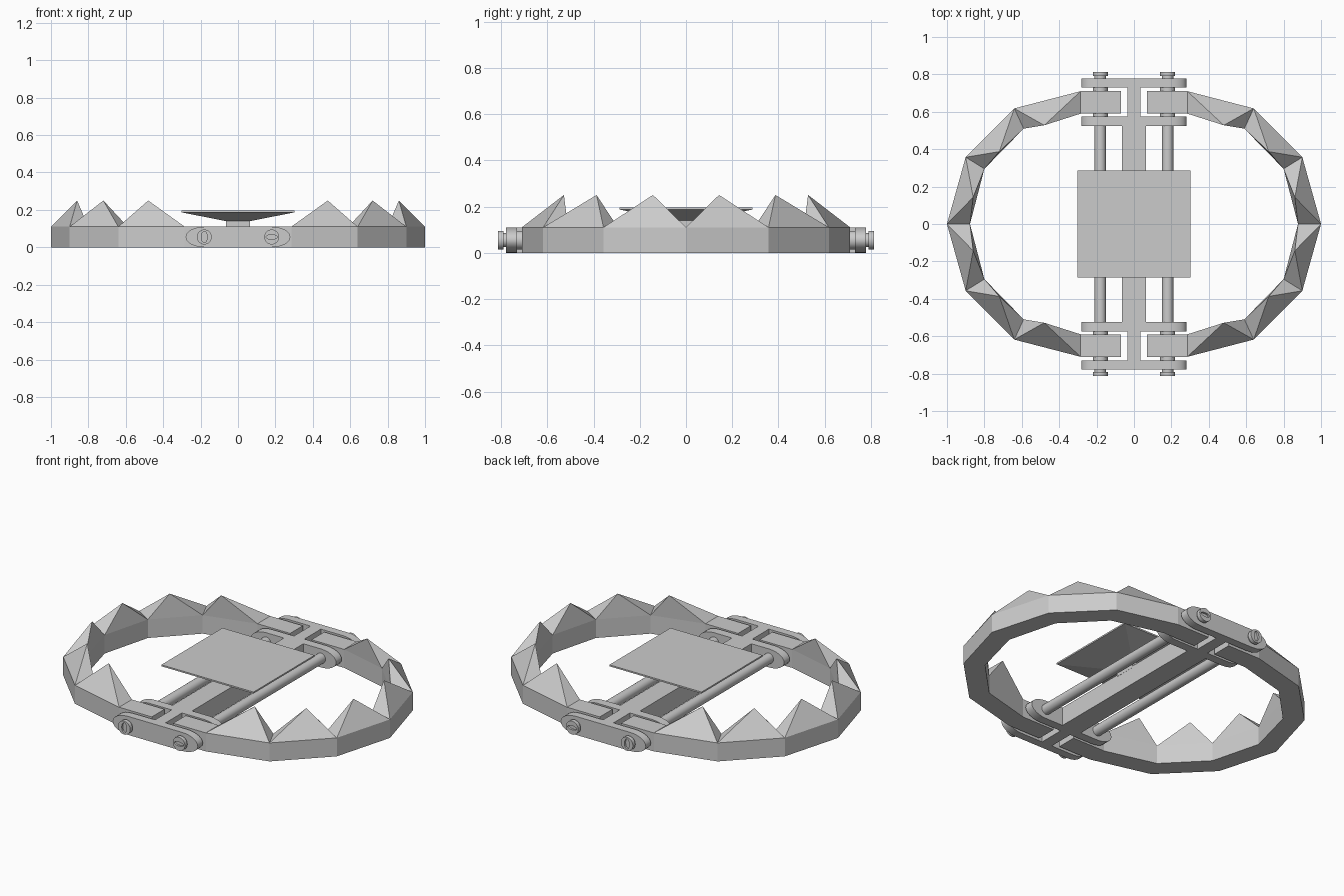
import bpy, bmesh
from math import pi
from mathutils import Matrix

if "Cube" in bpy.data.objects:
    bpy.data.objects.remove(bpy.data.objects["Cube"])

H = 0.11      # frame height
ZC = 0.055    # pin axis height
PIN_X = 0.18


def finish(name, bm, smooth=False):
    bmesh.ops.recalc_face_normals(bm, faces=bm.faces)
    me = bpy.data.meshes.new(name)
    bm.to_mesh(me)
    bm.free()
    ob = bpy.data.objects.new(name, me)
    bpy.context.collection.objects.link(ob)
    if smooth:
        bpy.ops.object.select_all(action='DESELECT')
        ob.select_set(True)
        bpy.context.view_layer.objects.active = ob
        bpy.ops.object.shade_smooth_by_angle(angle=0.6)
    return ob


def add_box(bm, x0, x1, y0, y1, z0, z1):
    m = Matrix.Translation(((x0 + x1) / 2, (y0 + y1) / 2, (z0 + z1) / 2))
    bmesh.ops.create_cube(bm, size=1, matrix=m @ Matrix.Diagonal((x1 - x0, y1 - y0, z1 - z0, 1)))


def add_rod(bm, x, y0, y1, rx, rz, seg=24):
    # elliptical cylinder along y
    m = (Matrix.Translation((x, (y0 + y1) / 2, ZC)) @ Matrix.Diagonal((rx, 1, rz, 1))
         @ Matrix.Rotation(pi / 2, 4, 'X'))
    bmesh.ops.create_cone(bm, cap_ends=True, segments=seg, radius1=1, radius2=1,
                          depth=abs(y1 - y0), matrix=m)


# jaw plan: outer and inner outlines of one quarter, mirrored front to back
outer = [(0.07, 0.71), (0.285, 0.71), (0.64, 0.618), (0.90, 0.357), (1.0, 0)]
inner = [(0.07, 0.59), (0.285, 0.59), (0.59, 0.51), (0.80, 0.295), (0.877, 0)]
tips = [(0.48, 0.528), (0.72, 0.387), (0.86, 0.143)]
outer += [(x, -y) for x, y in outer[-2::-1]]
inner += [(x, -y) for x, y in inner[-2::-1]]
tips += [(x, -y) for x, y in tips[::-1]]


def jaw(name, s):
    bm = bmesh.new()
    rings = [[bm.verts.new((s * p[0], p[1], z)) for p, z in ((o, 0), (o, H), (i, H), (i, 0))]
             for o, i in zip(outer, inner)]
    bm.faces.new(rings[0])
    bm.faces.new(rings[-1])
    for n, (a, b) in enumerate(zip(rings, rings[1:])):
        for k in (0, 2, 3):
            bm.faces.new((a[k], a[(k + 1) % 4], b[(k + 1) % 4], b[k]))
        top = (a[1], a[2], b[2], b[1])
        if 1 <= n <= 6:   # pointed tooth on each segment
            tip = bm.verts.new((s * tips[n - 1][0], tips[n - 1][1], 0.25))
            for k in range(4):
                bm.faces.new((top[k], top[(k + 1) % 4], tip))
        else:
            bm.faces.new(top)
    finish(name, bm)


jaw("right_jaw", 1)
jaw("left_jaw", -1)

# central spine with narrow webs at the ends
bm = bmesh.new()
add_box(bm, -0.064, 0.064, -0.53, 0.53, 0, H)
for s in (-1, 1):
    ys = sorted((s * 0.57, s * 0.74))
    add_box(bm, -0.034, 0.034, ys[0], ys[1], 0, H)
finish("spine", bm)

# hinge plates with rounded ends
for label, s in (("front", -1), ("back", 1)):
    for part, a, b in (("inner", 0.523, 0.575), ("outer", 0.73, 0.778)):
        y0, y1 = sorted((s * a, s * b))
        bm = bmesh.new()
        add_box(bm, -PIN_X, PIN_X, y0, y1, 0, H)
        for sx in (-1, 1):
            add_rod(bm, sx * PIN_X, y0, y1, 0.10, H / 2)
        finish(f"{label}_{part}_hinge_plate", bm, True)

# long pins, spacers and slotted heads
for side, sx in (("left", -1), ("right", 1)):
    x = sx * PIN_X
    bm = bmesh.new()
    add_rod(bm, x, -0.795, 0.795, 0.03, 0.03)
    finish(f"{side}_pin", bm, True)
    for label, s in (("front", -1), ("back", 1)):
        bm = bmesh.new()
        for a, b in ((0.57, 0.595), (0.705, 0.735)):
            add_rod(bm, x, s * a, s * b, 0.04, 0.04)
        finish(f"{label}_{side}_spacers", bm, True)
        bm = bmesh.new()
        add_rod(bm, x, s * 0.79, s * 0.813, 0.04, 0.04)
        head = finish(f"{label}_{side}_pin_head", bm, True)
        bm = bmesh.new()
        rx, rz = (0.016, 0.03) if sx < 0 else (0.03, 0.012)
        add_rod(bm, x, s * 0.801, s * 0.83, rx, rz)
        cutter = finish("slot_cutter", bm)
        cutter.hide_render = True
        mod = head.modifiers.new("slot", 'BOOLEAN')
        mod.operation = 'DIFFERENCE'
        mod.object = cutter
        bpy.context.view_layer.objects.active = head
        bpy.ops.object.modifier_apply(modifier=mod.name)
        bpy.data.objects.remove(cutter)

# trigger pan: square post flaring out to a thin plate
bm = bmesh.new()
levels = [(0.065, 0.065, 0.10), (0.065, 0.065, 0.14), (0.303, 0.287, 0.187), (0.303, 0.287, 0.196)]
rings = [[bm.verts.new((sx * a, sy * b, z)) for sx, sy in ((-1, -1), (1, -1), (1, 1), (-1, 1))]
         for a, b, z in levels]
for p, q in zip(rings, rings[1:]):
    for k in range(4):
        bm.faces.new((p[k], p[(k + 1) % 4], q[(k + 1) % 4], q[k]))
bm.faces.new(rings[0])
bm.faces.new(rings[-1])
finish("trigger_pan", bm)
